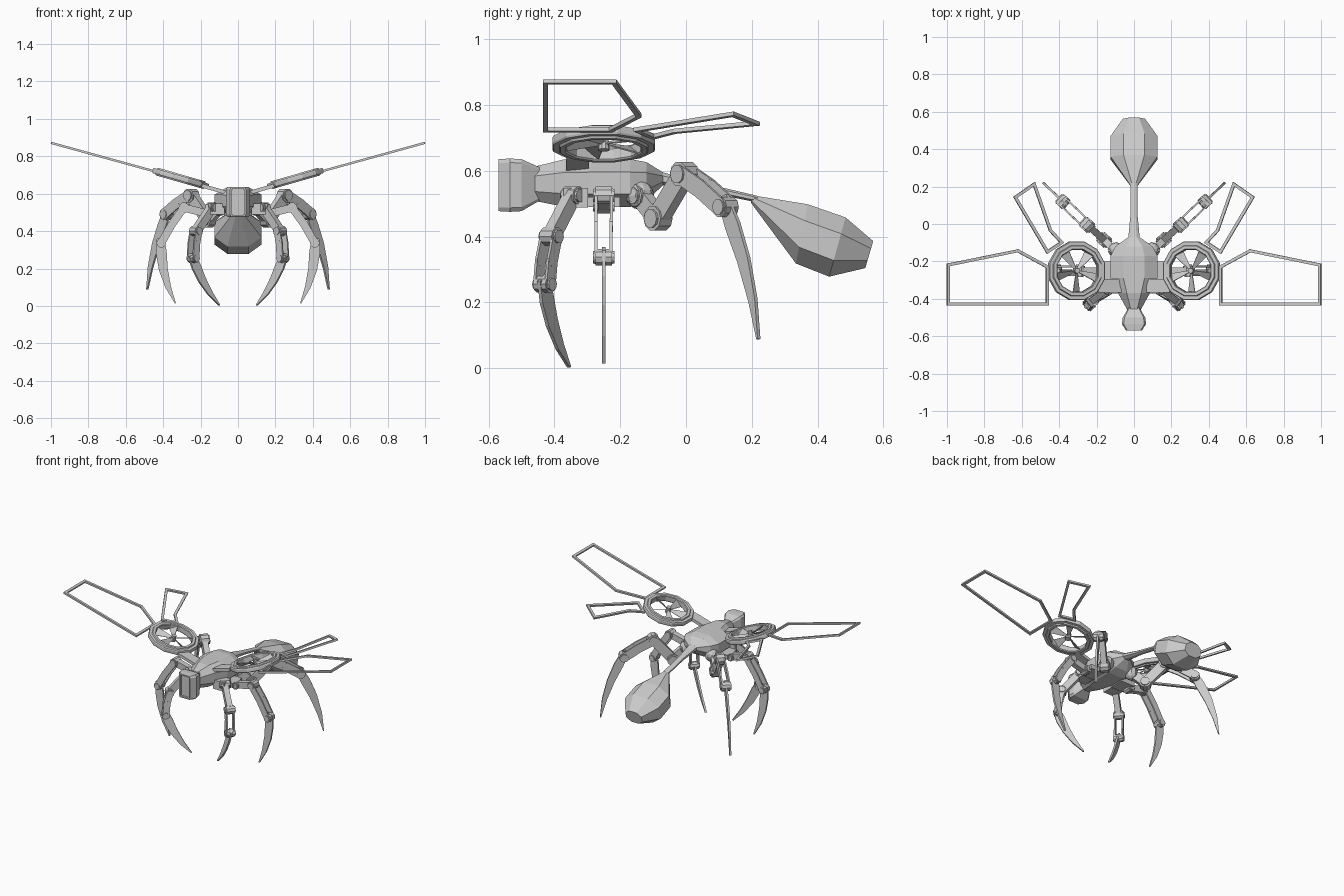
import bpy, bmesh, math
from mathutils import Vector, Matrix

if "Cube" in bpy.data.objects:
    bpy.data.objects.remove(bpy.data.objects["Cube"])

Z = Vector((0, 0, 1))


def finish(name, bm, mirror=True, solid=0):
    bmesh.ops.recalc_face_normals(bm, faces=bm.faces)
    me = bpy.data.meshes.new(name)
    bm.to_mesh(me)
    bm.free()
    ob = bpy.data.objects.new(name, me)
    bpy.context.collection.objects.link(ob)
    if solid:
        m = ob.modifiers.new("Thickness", 'SOLIDIFY')
        m.thickness = solid
        m.offset = 0
    if mirror:
        ob.modifiers.new("Mirror", 'MIRROR').use_mirror_merge = False
    return ob


def bridge(bm, loops, closed=False):
    rows = [[bm.verts.new(p) for p in l] for l in loops]
    n = len(rows[0])
    pairs = list(zip(rows, rows[1:])) + ([(rows[-1], rows[0])] if closed else [])
    for a, b in pairs:
        for i in range(n):
            j = (i + 1) % n
            bm.faces.new((a[i], a[j], b[j], b[i]))
    return [] if closed else [bm.faces.new(rows[0]), bm.faces.new(rows[-1])]


def octagon(y, z, rx, rz, lean=0, k=0.45):
    pts = [(1, -k), (1, k), (k, 1), (-k, 1), (-1, k), (-1, -k), (-k, -1), (k, -1)]
    return [(rx * a, y + lean * b, z + rz * b) for a, b in pts]


def plate(bm, outline, normal, thick):
    bridge(bm, [[p + normal * s * thick / 2 for p in outline] for s in (-1, 1)])


def link(bm, p, q, n, r, thick, offset=0):
    # Flat bar with rounded ends
    d = (q - p).normalized()
    s = d.cross(n).normalized()
    out = []
    for c, a0 in ((p, 90), (q, -90)):
        for i in range(5):
            a = math.radians(a0 + 45 * i)
            out.append(c + n * offset + (d * math.cos(a) + s * math.sin(a)) * r)
    plate(bm, out, n, thick)


def pivot(bm, p, n, r, width):
    u = n.cross(Z)
    ring = [p + (u * math.cos(i * math.pi / 5) + Z * math.sin(i * math.pi / 5)) * r for i in range(10)]
    plate(bm, ring, n, width)


def box(bm, centre, size, mat=Matrix()):
    bmesh.ops.create_cube(bm, size=1, matrix=mat @ Matrix.Translation(centre) @ Matrix.Diagonal((*size, 1)))


# Thorax with waist stalk
bm = bmesh.new()
bridge(bm, [octagon(*r) for r in ((-.47, .56, .03, .05), (-.37, .5625, .085, .072),
       (-.29, .5625, .125, .073), (-.17, .5625, .125, .073), (-.12, .568, .1, .058),
       (-.07, .575, .03, .02), (.05, .55, .019, .013), (.22, .513, .019, .01))])
finish("thorax", bm, False)

# Head with recessed face
bm = bmesh.new()
caps = bridge(bm, [octagon(*r, k=.85) for r in ((-.57, .556, .042, .079), (-.535, .556, .065, .081),
              (-.5, .556, .06, .079), (-.44, .56, .025, .048))])
bmesh.ops.recalc_face_normals(bm, faces=bm.faces)
bmesh.ops.inset_individual(bm, faces=caps[:1], thickness=.01, depth=0)
bmesh.ops.inset_individual(bm, faces=caps[:1], thickness=.001, depth=-.012)
finish("head", bm, False)

# Abdomen
bm = bmesh.new()
bridge(bm, [octagon(*r) for r in ((.2, .514, .015, .011, .003), (.352, .408, .125, .09, .018),
       (.46, .368, .125, .09, .025), (.557, .345, .06, .041, .012))])
finish("abdomen", bm, False)

# Rotor rings, fans and arms
tilt = Matrix.Translation((.307, -.25, .682)) @ Matrix.Rotation(math.radians(-16), 4, 'Y')
bm = bmesh.new()
prof = [(.116, -.016), (.12, -.021), (.136, -.021), (.14, -.014), (.158, -.014), (.161, -.008),
        (.161, .008), (.158, .014), (.14, .014), (.136, .021), (.12, .021), (.116, .016)]
bridge(bm, [[tilt @ Vector((r * math.cos(a), r * math.sin(a), z)) for r, z in prof]
            for a in [math.radians(15 + 30 * i) for i in range(12)]], True)
finish("rotor_ring", bm)
bm = bmesh.new()
for i in range(5):
    m = tilt @ Matrix.Rotation(math.radians(72 * i + 55), 4, 'Z') @ Matrix.Rotation(math.radians(35), 4, 'X')
    plate(bm, [m @ Vector(p) for p in ((.01, -.006, 0), (.113, -.028, 0), (.113, .028, 0), (.01, .006, 0))],
          (m.to_3x3() @ Z), .004)
bmesh.ops.create_cone(bm, cap_ends=True, segments=10, radius1=.018, radius2=.014, depth=.04, matrix=tilt)
finish("rotor_fan", bm)
bm = bmesh.new()
box(bm, (-.185, -.08, -.006), (.13, .07, .02), tilt)
finish("rotor_arm", bm)

# Wing frames
wings = {"front_wing_frame": ((.455, -.435), (1, -.435), (1, -.212), (.62, -.135), (.455, -.225)),
         "rear_wing_frame": ((.465, -.16), (.645, .145), (.53, .225), (.44, -.03), (.375, -.1))}
for name, pts in wings.items():
    bm = bmesh.new()
    f = bm.faces.new([bm.verts.new((x, y, .722 + .275 * (x - .455))) for x, y in pts])
    bm.normal_update()
    bmesh.ops.inset_individual(bm, faces=[f], thickness=.016, use_even_offset=True)
    bmesh.ops.delete(bm, geom=[f], context='FACES')
    finish(name, bm, solid=.012)


# Legs: solid upper links, paired lower bars, bowed claw
def leg(name, pts, radii, bow):
    pts = [Vector(p) for p in pts]
    d = pts[-2] - pts[0]
    d.z = 0
    n = d.cross(Z).normalized()
    *joints, tip = pts
    bm = bmesh.new()
    last = len(joints) - 2
    for i, (p, q) in enumerate(zip(joints, joints[1:])):
        r = radii[i]
        if i < last:
            link(bm, p, q, n, r * .8, .036)
        else:
            mid = (p + q) / 2 + (q - p).cross(n).normalized() * -.006
            for s in (-1, 1):
                link(bm, p, mid, n, r * .75, .009, s * .023)
                link(bm, mid, q, n, r * .75, .009, s * .023 + .0005)
    for p, r in zip(joints, radii):
        pivot(bm, p, n, r * .75, .066)
        pivot(bm, p, n, r, .05)
    finish(name, bm)
    # Claw
    a = joints[-1]
    c = tip - a
    out = n.cross(c).normalized()
    if out.dot(d) < 0:
        out = -out
    bm = bmesh.new()
    prof = [(-.08, .021), (.15, .029), (.42, .024), (.72, .015), (1, .003)]
    spine = [(a + c * t + out * bow * 4 * max(t, 0) * (1 - t), w) for t, w in prof]
    e = .006
    bridge(bm, [[p + out * w + n * e, p + out * w - n * e, p - out * w - n * e, p - out * w + n * e]
                for p, w in spine])
    finish(name + "_claw", bm)


leg("front_leg", [(.14, -.345, .525), (.225, -.41, .4), (.24, -.43, .255), (.1, -.355, .003)],
    (.028, .028, .026), .018)
leg("middle_leg", [(.17, -.25, .495), (.29, -.25, .525), (.41, -.25, .337), (.335, -.25, .014)],
    (.026, .028, .026), .022)
leg("rear_leg", [(.1, -.14, .525), (.16, -.085, .455), (.25, -.005, .59), (.38, .12, .49), (.485, .22, .088)],
    (.034, .038, .038, .032), .022)

# Hip mounts
bm = bmesh.new()
box(bm, (.115, -.335, .518), (.085, .075, .06))
box(bm, (.12, -.25, .505), (.1, .1, .03))
finish("hip_block", bm)
bm = bmesh.new()
bmesh.ops.create_uvsphere(bm, u_segments=10, v_segments=8, radius=.043, matrix=Matrix.Translation((.095, -.14, .525)))
finish("rear_hip_ball", bm)
